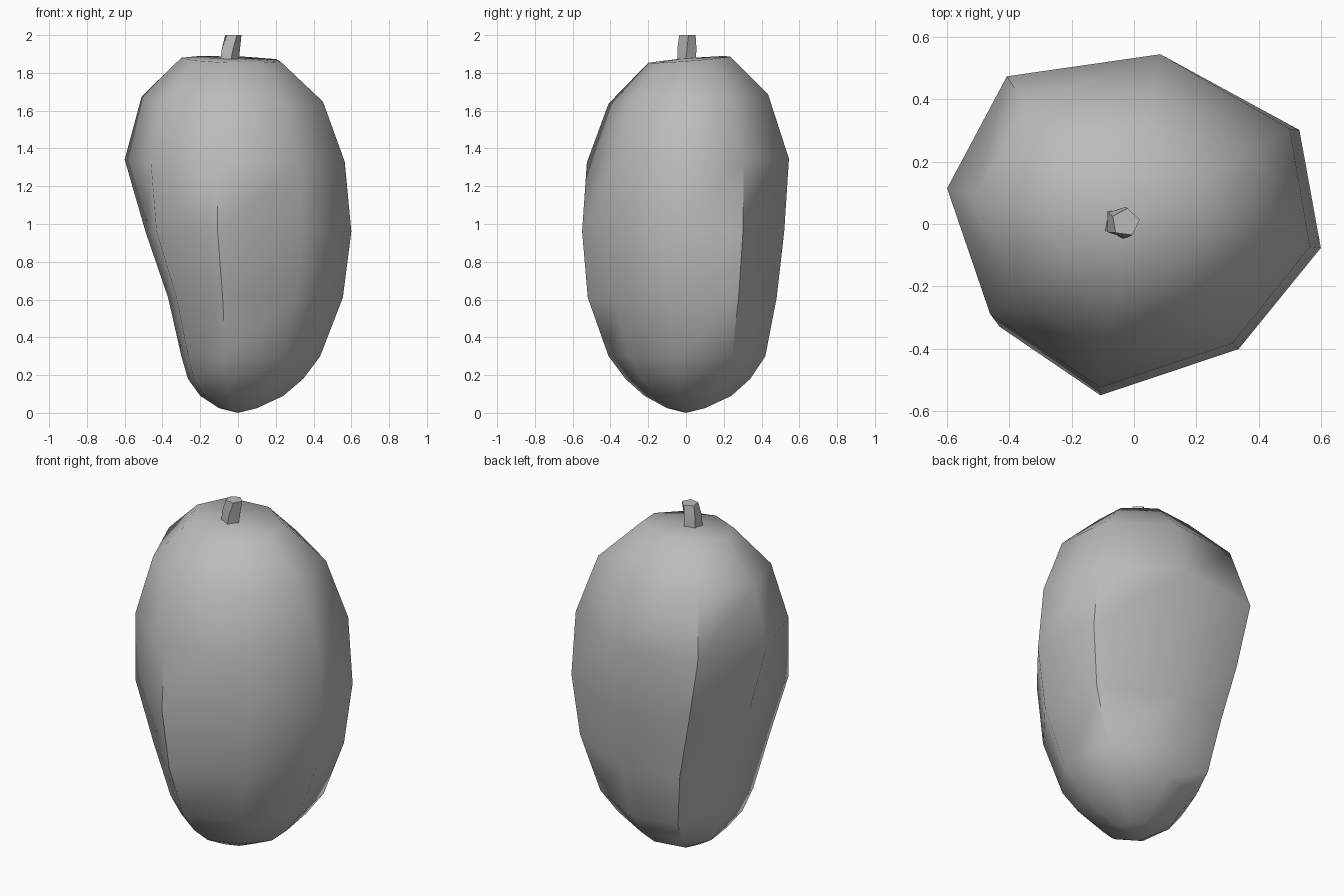
import bpy, bmesh, math
from mathutils import Vector

if "Cube" in bpy.data.objects:
    bpy.data.objects.remove(bpy.data.objects["Cube"])

grey = bpy.data.materials.new("plain grey")
grey.use_nodes = True
tone = (0.5, 0.5, 0.5, 1)
grey.diffuse_color = tone
grey.node_tree.nodes["Principled BSDF"].inputs["Base Color"].default_value = tone


def loft(name, rings, bottom, top, angle):
    """Skin a stack of equal rings and close both ends on a centre point."""
    bm = bmesh.new()
    loops = [[bm.verts.new(p) for p in ring] for ring in rings]
    n = len(loops[0])
    for a, b in zip(loops, loops[1:]):
        for i in range(n):
            j = (i + 1) % n
            bm.faces.new((a[i], a[j], b[j], b[i]))
    low, high = bm.verts.new(bottom), bm.verts.new(top)
    for i in range(n):
        j = (i + 1) % n
        bm.faces.new((low, loops[0][j], loops[0][i]))
        bm.faces.new((high, loops[-1][i], loops[-1][j]))
    bmesh.ops.recalc_face_normals(bm, faces=bm.faces)
    mesh = bpy.data.meshes.new(name)
    bm.to_mesh(mesh)
    bm.free()
    obj = bpy.data.objects.new(name, mesh)
    bpy.context.collection.objects.link(obj)
    mesh.materials.append(grey)
    bpy.ops.object.select_all(action='DESELECT')
    obj.select_set(True)
    bpy.context.view_layer.objects.active = obj
    bpy.ops.object.shade_smooth_by_angle(angle=math.radians(angle))
    return obj


# Irregular eight-sided cross-section, in units of the reach on each side
upper = [(1, -.14), (.885, .56), (.15, 1), (-.68, .87),
         (-1, .21), (-.77, -.55), (-.18, -1), (.56, -.73)]
# The lower half bulges more at its front right
lower = upper[:1] + [(.885, .58)] + upper[2:5] + [(-.88, -.6), (-.22, -1)] + upper[7:]

# Fruit levels: height, reach to right, left, front and back, tilt
levels = [
    (.025, .10, .10, .10, .10, 0),
    (.09, .20, .24, .22, .24, 0),
    (.18, .265, .345, .32, .34, 0),
    (.30, .30, .435, .41, .42, 0),
    (.61, .37, .555, .52, .48, 0),
    (.96, .49, .60, .55, .52, 0),
    (1.335, .60, .565, .525, .545, .02),
    (1.66, .51, .45, .41, .435, .06),
    (1.868, .30, .225, .20, .235, .08),
]
rings = []
for z, right, left, front, back, tilt in levels:
    ring = []
    for u, v in (lower if z < 1 else upper):
        x = u * (left if u > 0 else right)
        y = v * (back if v > 0 else front)
        ring.append((x, y, z + tilt * (y - x / 3)))
    rings.append(ring)
loft("fruit", rings, (0, 0, 0), (-.04, 0, 1.878), 49)

# Short five-sided stem, leaning slightly
stem = []
for z, x, r, turn in ((1.84, -.05, .052, -10), (1.93, -.042, .053, 0), (2, -.027, .046, 10)):
    stem.append([Vector((x + r * math.cos(a), .005 + r * math.sin(a), z))
                 for a in (math.radians(turn + 72 * i) for i in range(5))])
loft("stem", stem, (-.05, .005, 1.84), (-.027, .005, 2), 30)
